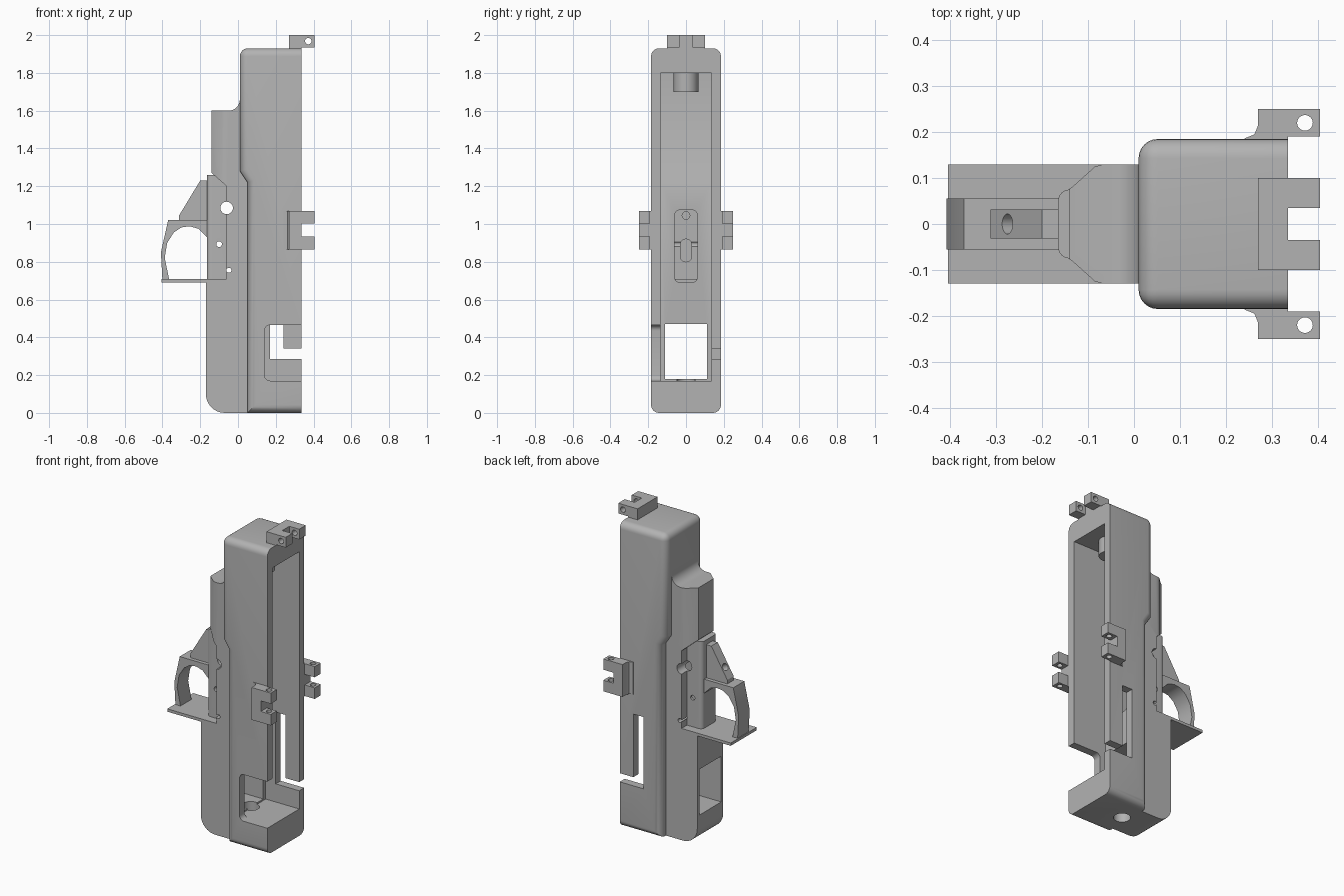
import bpy, bmesh, math
from mathutils import Matrix, Vector

cube = bpy.data.objects.get("Cube")
if cube:
    bpy.data.objects.remove(cube, do_unlink=True)

grey = bpy.data.materials.new("plain grey")
grey.use_nodes = True
tone = (0.45, 0.45, 0.45, 1)
grey.diffuse_color = tone
grey.node_tree.nodes["Principled BSDF"].inputs["Base Color"].default_value = tone


def finish(name, bm):
    bmesh.ops.recalc_face_normals(bm, faces=bm.faces)
    mesh = bpy.data.meshes.new(name)
    bm.to_mesh(mesh)
    bm.free()
    mesh.materials.append(grey)
    ob = bpy.data.objects.new(name, mesh)
    bpy.context.collection.objects.link(ob)
    return ob


def bevel(bm, edges, width, segments=6):
    bmesh.ops.bevel(bm, geom=edges, offset=width, segments=segments,
                    profile=0.5, affect='EDGES', clamp_overlap=True)


def prism(points, lo, hi):
    """Extrude an (x, z) outline along y."""
    bm = bmesh.new()
    face = bm.faces.new([bm.verts.new((x, lo, z)) for x, z in points])
    ext = bmesh.ops.extrude_face_region(bm, geom=[face])["geom"]
    bmesh.ops.translate(bm, vec=(0, hi - lo, 0),
                        verts=[v for v in ext if isinstance(v, bmesh.types.BMVert)])
    return bm


def box(name, x, y, z, round_axis=None, radius=0):
    bm = bmesh.new()
    bmesh.ops.create_cube(bm, size=1)
    for v in bm.verts:
        v.co = [lo + (c + 0.5) * (hi - lo) for c, (lo, hi) in zip(v.co, (x, y, z))]
    if round_axis is not None:
        bevel(bm, [e for e in bm.edges
                   if abs((e.verts[0].co - e.verts[1].co).normalized()[round_axis]) > 0.9], radius)
    return finish(name, bm)


def rod(name, centre, axis, radius, length):
    bm = bmesh.new()
    turn = Vector((0, 0, 1)).rotation_difference(Vector(axis)).to_matrix().to_4x4()
    bmesh.ops.create_cone(bm, cap_ends=True, segments=32, radius1=radius, radius2=radius,
                          depth=length, matrix=Matrix.Translation(centre) @ turn)
    return finish(name, bm)


def combine(target, tool, operation='DIFFERENCE'):
    mod = target.modifiers.new("join", 'BOOLEAN')
    mod.operation, mod.solver, mod.object = operation, 'EXACT', tool
    bpy.context.view_layer.objects.active = target
    bpy.ops.object.modifier_apply(modifier=mod.name)
    bpy.data.objects.remove(tool, do_unlink=True)


def arc(cx, cz, r, start, end, steps=8):
    angles = [math.radians(start + (end - start) * i / steps) for i in range(steps + 1)]
    return [(cx + r * math.cos(a), cz + r * math.sin(a)) for a in angles]


# Main housing with softened long edges and a stepped rear
RIM = 0.335
bm = prism([(0.01, 1.93), (0.01, 1.28), (0.05, 1.22), (0.05, 0), (RIM, 0), (RIM, 1.93)],
           -0.185, 0.185)
soft = []
for e in bm.edges:
    a, b = (v.co for v in e.verts)
    at_rim = min(a.x, b.x) > RIM - 0.01
    along_y = abs(a.y - b.y) > 0.1
    if not at_rim and (not along_y or a.z > 1.9):
        soft.append(e)
bevel(bm, soft, 0.042)
housing = finish("housing", bm)

# Rear body: lower well, recessed middle and rounded upper block
rear = finish("rear_body", prism(
    arc(-0.07, 0.1, 0.1, 180, 270) + [(0.12, 0), (0.12, 1.25), (0.04, 1.3), (0.04, 1.66)]
    + [(0.01, 1.66)] + arc(-0.05, 1.66, 0.06, 0, -90)
    + [(-0.14, 1.6), (-0.14, 1.27), (-0.06, 1.2), (-0.06, 0.7), (-0.17, 0.7)], -0.13, 0.13))
for s in (-1, 1):
    bm = bmesh.new()
    corner = [(-0.16, 0.065), (-0.135, 0.08), (-0.085, 0.125), (-0.06, 0.132), (-0.06, 0.2), (-0.16, 0.2)]
    face = bm.faces.new([bm.verts.new((x, s * y, 1.1)) for x, y in corner])
    ext = bmesh.ops.extrude_face_region(bm, geom=[face])["geom"]
    bmesh.ops.translate(bm, vec=(0, 0, 0.6),
                        verts=[v for v in ext if isinstance(v, bmesh.types.BMVert)])
    combine(rear, finish("corner_cutter", bm))
combine(housing, rear, 'UNION')

# Central block in the recess
block = box("centre_block", (-0.165, 0), (-0.075, 0.075), (0.7, 1.26), 2, 0.025)
combine(housing, block, 'UNION')

# Long cavity, through window and side openings
cavity = finish("cavity_cutter", prism(
    [(0.06, 1.8), (0.06, 1.3), (0.1, 1.22), (0.1, 0.17), (0.5, 0.17), (0.5, 1.8)], -0.135, 0.135))
combine(housing, cavity)
combine(housing, box("window_cutter", (-0.3, 0.2), (-0.11, 0.11), (0.18, 0.47)))
combine(housing, box("front_opening_cutter", (0.14, 0.55), (-0.3, -0.12), (0.17, 0.465), 1, 0.03))
slot = [(0.17, 0.285), (0.5, 0.285), (0.5, 0.34), (0.24, 0.34), (0.24, 0.74), (0.17, 0.74)]
combine(housing, finish("back_slot_cutter", prism(slot, 0.12, 0.3)))

# Pocket and openings through the cavity floor
combine(housing, box("pocket_cutter", (-0.11, 0.2), (-0.06, 0.06), (0.69, 1.075), 0, 0.03))
combine(housing, box("oval_cutter", (-0.25, 0.1), (-0.03, 0.03), (0.8, 0.92), 0, 0.029))
combine(housing, rod("round_cutter", (-0.1, 0, 1.045), (1, 0, 0), 0.02, 0.2))
combine(housing, rod("bottom_hole_cutter", (0.09, 0, 0.08), (0, 0, 1), 0.05, 0.3))

# Cross pin holes
for x, z, r in ((-0.06, 1.085, 0.033), (-0.1, 0.893, 0.015), (-0.048, 0.755, 0.013)):
    combine(housing, rod("pin_cutter", (x, 0, z), (0, 1, 0), r, 0.6))

# Peg hanging from the cavity ceiling
peg = rod("cavity_peg", (0.18, 0, 1.755), (0, 0, 1), 0.065, 0.11)

# Finger loop on a thin wide plate
loop = finish("finger_loop", prism(
    [(-0.4, 0.7), (-0.408, 0.85), (-0.37, 1.02), (-0.15, 1.02), (-0.15, 0.7)], -0.055, 0.055))
opening = [(-0.365, 0.6), (-0.365, 0.71), (-0.388, 0.82), (-0.375, 0.9), (-0.34, 0.955),
           (-0.3, 0.982), (-0.255, 0.988), (-0.21, 0.975), (-0.165, 0.93), (-0.165, 0.6)]
combine(loop, finish("loop_cutter", prism(opening, -0.2, 0.2)))
plate = box("loop_plate", (-0.405, -0.035), (-0.13, 0.13), (0.69, 0.708))

# Sloped rib above the loop
rib = finish("sloped_rib", prism(
    [(-0.312, 1.01), (-0.312, 1.045), (-0.2, 1.23), (-0.15, 1.23), (-0.15, 1.01)], -0.032, 0.032))
combine(rib, rod("rib_hole_cutter", (-0.275, 0, 1.105), (-0.86, 0, 0.51), 0.022, 0.12))

# Hinge lugs: one on top, one on each side
parts = [housing, peg, loop, plate, rib]
top = box("top_lug", (0.27, 0.405), (-0.1, 0.1), (1.92, 2.0))
combine(top, box("notch_cutter", (RIM, 0.5), (-0.035, 0.035), (1.8, 2.1)))
combine(top, box("under_cutter", (RIM, 0.5), (-0.2, 0.2), (1.8, 1.935)))
combine(top, rod("lug_hole_cutter", (0.372, 0, 1.968), (0, 1, 0), 0.017, 0.4))
parts.append(top)
for s, side in ((-1, "front"), (1, "back")):
    outline = [(0.24, 0.18), (0.24, 0.186), (0.262, 0.195), (0.27, 0.215), (0.27, 0.25),
               (0.405, 0.25), (0.405, 0.19), (RIM, 0.19), (RIM, 0.18)]
    bm = bmesh.new()
    face = bm.faces.new([bm.verts.new((x, s * y, 0.865)) for x, y in outline])
    ext = bmesh.ops.extrude_face_region(bm, geom=[face])["geom"]
    bmesh.ops.translate(bm, vec=(0, 0, 0.205),
                        verts=[v for v in ext if isinstance(v, bmesh.types.BMVert)])
    lug = finish(side + "_lug", bm)
    combine(lug, box("notch_cutter", (RIM, 0.5), (-0.4, 0.4), (0.935, 1.002)))
    combine(lug, rod("lug_hole_cutter", (0.372, s * 0.22, 0.97), (0, 0, 1), 0.017, 0.4))
    parts.append(lug)

# Smooth the rounded surfaces and keep the hard edges
bpy.ops.object.select_all(action='DESELECT')
for ob in parts:
    ob.select_set(True)
bpy.context.view_layer.objects.active = housing
bpy.ops.object.shade_smooth_by_angle(angle=math.radians(30))
